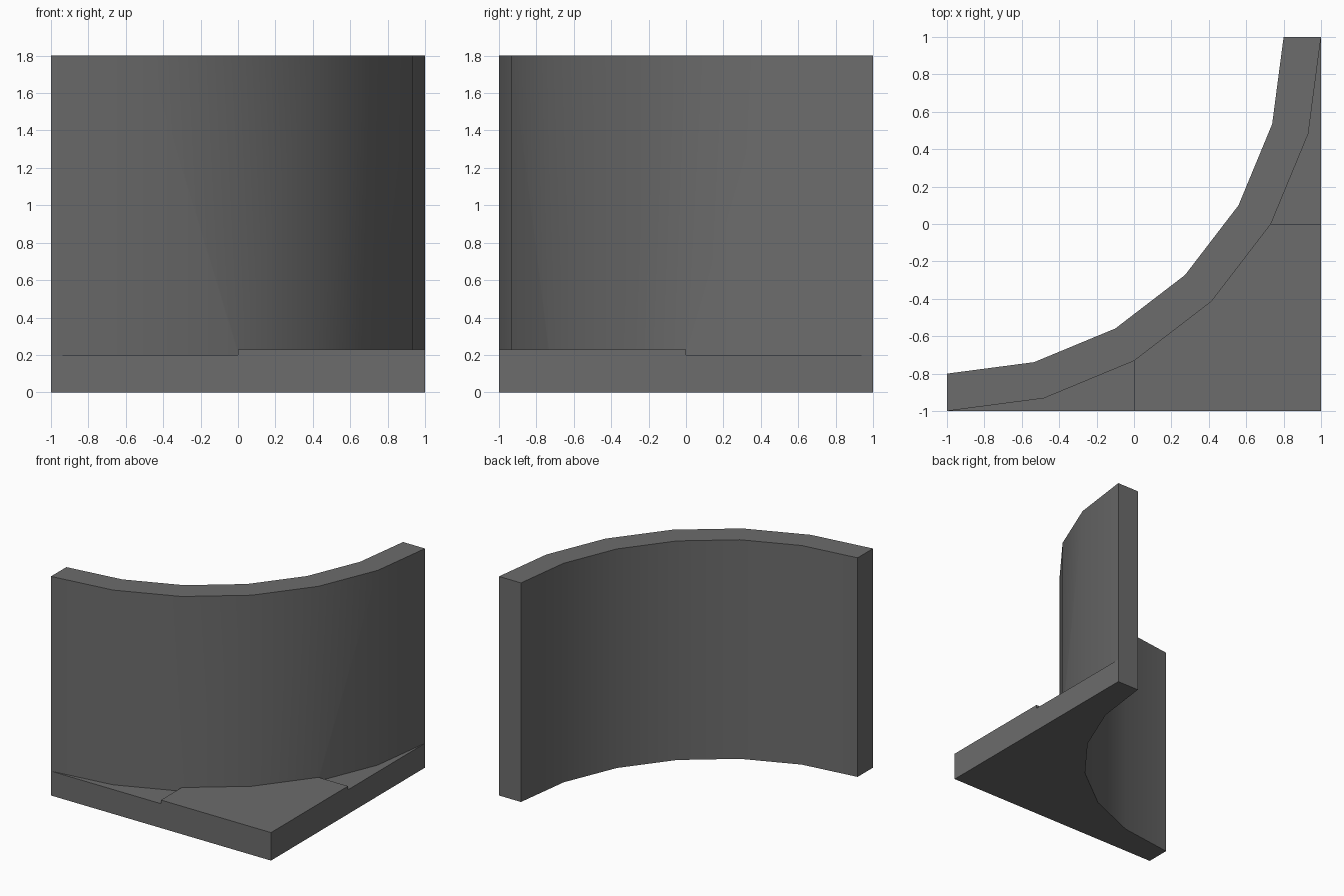
import bpy
import bmesh
from math import sin, cos, radians
from mathutils import Vector

cube = bpy.data.objects.get("Cube")
if cube:
    bpy.data.objects.remove(cube)

STEPS = 6
BASE_TOP, PLINTH_TOP, WALL_TOP = 0.2, 0.23, 1.8

grey = bpy.data.materials.new("dark_grey")
grey.use_nodes = True
colour = (0.15, 0.15, 0.15, 1)
grey.diffuse_color = colour
grey.node_tree.nodes["Principled BSDF"].inputs["Base Color"].default_value = colour

bm = bmesh.new()


def arc(radius):
    """Quarter circle of plan vertices around the back right corner."""
    turns = [radians(90 * i / STEPS) for i in range(STEPS + 1)]
    return [bm.verts.new((-1 + radius * sin(a), 1 - radius * cos(a), 0)) for a in turns]


def raise_faces(faces, height):
    """Extrude a group of plan faces up to a height and return the new tops."""
    result = bmesh.ops.extrude_face_region(bm, geom=faces)["geom"]
    for v in result:
        if isinstance(v, bmesh.types.BMVert):
            v.co.z = height
    # remove the covered faces, keeping only the underside at z = 0
    covered = [f for f in faces if f.is_valid and f.calc_center_median().z > 0.01]
    if covered:
        bmesh.ops.delete(bm, geom=covered, context='FACES')
    return [f for f in result if isinstance(f, bmesh.types.BMFace)]


def tops_at(height, test):
    return [f for f in bm.faces
            if all(abs(v.co.z - height) < 0.001 for v in f.verts) and test(f)]


# Plan of the curved wall, corner plinth and the two low wedges
inner, outer = arc(1.8), arc(2.0)
front_mid = bm.verts.new((0, -1, 0))
corner = bm.verts.new((1, -1, 0))
side_mid = bm.verts.new((1, 0, 0))
third = STEPS // 3
plan = [
    outer + inner[::-1],
    outer[third:-third] + [side_mid, corner, front_mid],
    outer[:third + 1] + [front_mid],
    outer[-third - 1:] + [side_mid],
]
plan_faces = [bm.faces.new(loop) for loop in plan]


def is_wall(face):
    return len(face.verts) == 2 * (STEPS + 1)


def is_high(face):
    return is_wall(face) or any((v.co.xy - Vector((1, -1))).length < 0.001 for v in face.verts)


# Base slab, then the plinth step, then the wall
raise_faces(plan_faces, BASE_TOP)
raise_faces(tops_at(BASE_TOP, is_high), PLINTH_TOP)
raise_faces(tops_at(PLINTH_TOP, is_wall), WALL_TOP)

# Merge flat neighbours and make the surface face outwards
bmesh.ops.dissolve_limit(bm, angle_limit=radians(1), verts=bm.verts[:], edges=bm.edges[:])
bmesh.ops.recalc_face_normals(bm, faces=bm.faces[:])

mesh = bpy.data.meshes.new("curved_wall_with_base")
bm.to_mesh(mesh)
bm.free()
mesh.materials.append(grey)
wall = bpy.data.objects.new("curved_wall_with_base", mesh)
bpy.context.collection.objects.link(wall)

# Smooth curve with crisp corners
bpy.ops.object.select_all(action='DESELECT')
wall.select_set(True)
bpy.context.view_layer.objects.active = wall
bpy.ops.object.shade_smooth_by_angle(angle=radians(30))
